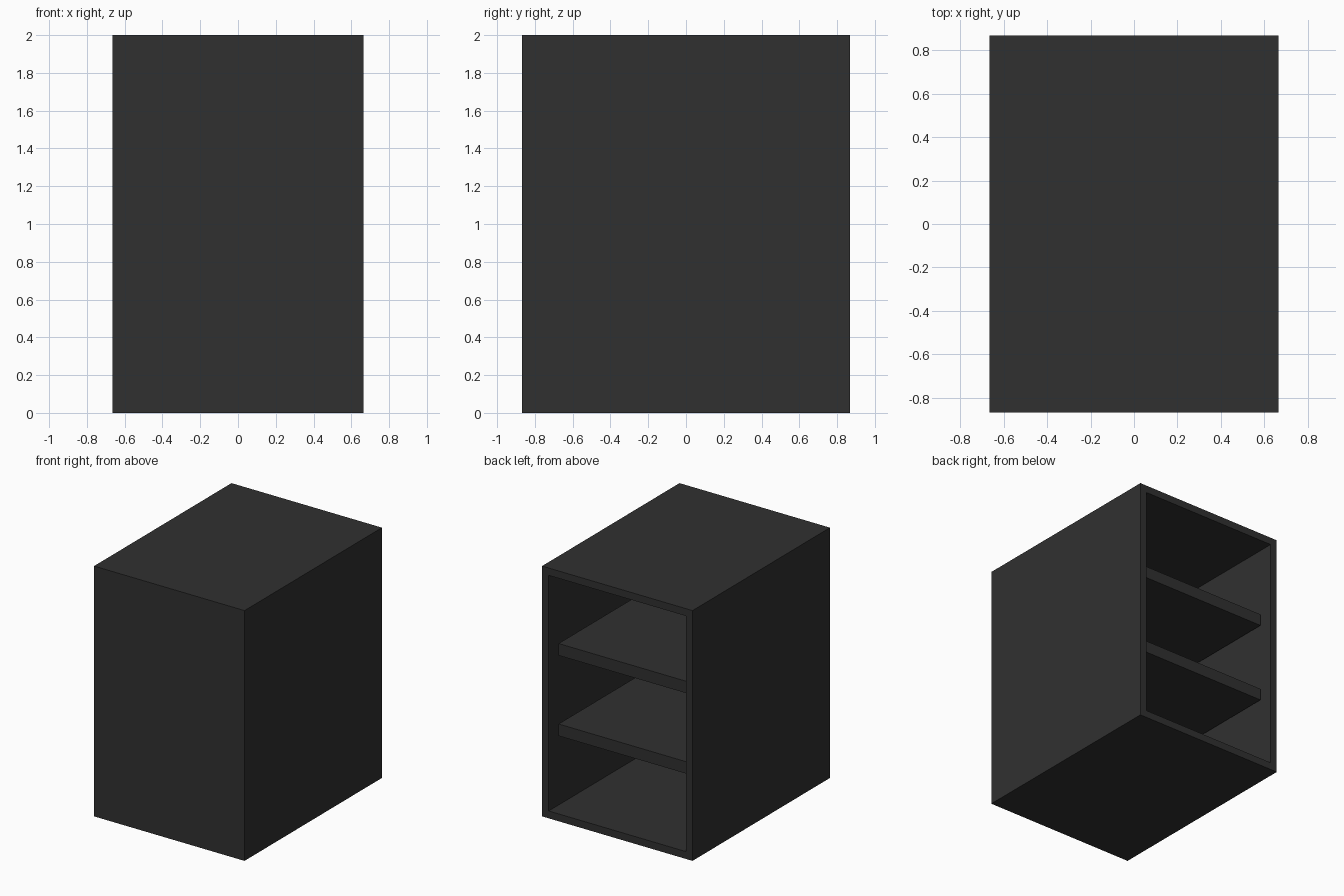
import bpy
import bmesh

if "Cube" in bpy.data.objects:
    bpy.data.objects.remove(bpy.data.objects["Cube"])

W, D, H = 1.33, 1.735, 2.0   # outer size
T = 0.083                    # panel thickness
SHELF_T = 0.095              # shelf thickness
RECESS = 0.09                # shelf set-back from the open rear

charcoal = bpy.data.materials.new("charcoal")
charcoal.diffuse_color = (0.03, 0.03, 0.03, 1)
charcoal.use_nodes = True
charcoal.node_tree.nodes["Principled BSDF"].inputs["Base Color"].default_value = charcoal.diffuse_color


def finish(name, bm):
    mesh = bpy.data.meshes.new(name)
    bmesh.ops.recalc_face_normals(bm, faces=bm.faces)
    bm.to_mesh(mesh)
    bm.free()
    mesh.materials.append(charcoal)
    obj = bpy.data.objects.new(name, mesh)
    bpy.context.collection.objects.link(obj)
    return obj


def box(size, centre):
    bm = bmesh.new()
    bmesh.ops.create_cube(bm, size=1)
    bmesh.ops.scale(bm, verts=bm.verts, vec=size)
    bmesh.ops.translate(bm, verts=bm.verts, vec=centre)
    return bm


# Cabinet shell: rear face inset, then pushed in to hollow the body
bm = box((W, D, H), (0, 0, H / 2))
bm.normal_update()
rear = next(f for f in bm.faces if f.normal.y > 0.9)
bmesh.ops.inset_region(bm, faces=[rear], thickness=T)
pushed = bmesh.ops.extrude_discrete_faces(bm, faces=[rear])["faces"][0]
bmesh.ops.translate(bm, verts=pushed.verts, vec=(0, -(D - T), 0))
finish("cabinet_shell", bm)

# Two evenly spaced shelves between the side walls
gap = (H - 2 * T - 2 * SHELF_T) / 3
y0, y1 = -D / 2 + T, D / 2 - RECESS
for i in range(2):
    z = T + gap * (i + 1) + SHELF_T * (i + 0.5)
    finish(f"shelf_{i + 1}", box((W - 2 * T, y1 - y0, SHELF_T), (0, (y0 + y1) / 2, z)))
